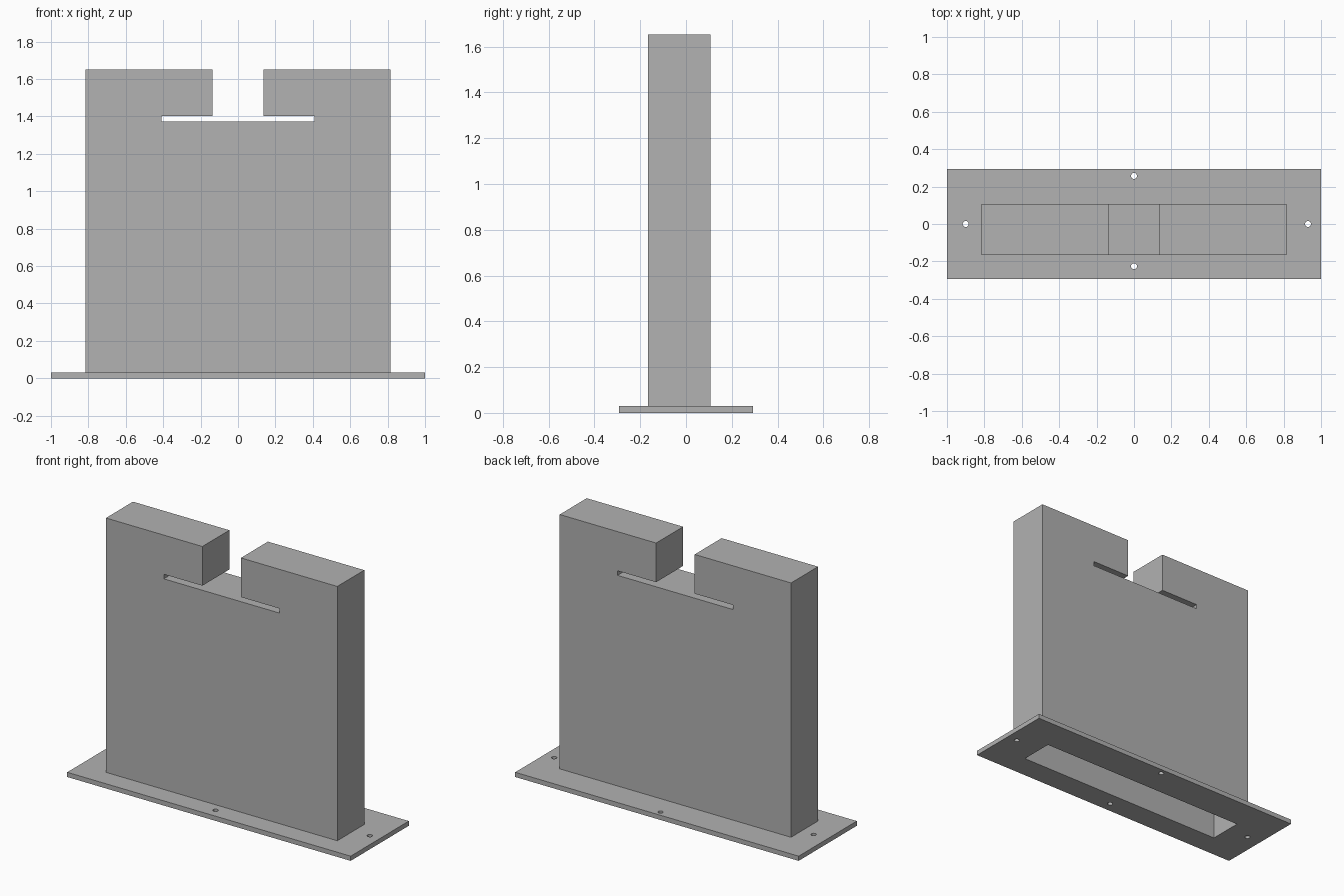
import bpy
import bmesh
from mathutils import Matrix, Vector

if "Cube" in bpy.data.objects:
    bpy.data.objects.remove(bpy.data.objects["Cube"], do_unlink=True)

grey = bpy.data.materials.new("plain grey")
grey.use_nodes = True
grey.diffuse_color = (0.445, 0.445, 0.445, 1)
grey.node_tree.nodes["Principled BSDF"].inputs["Base Color"].default_value = grey.diffuse_color

# Shared sizes
BODY_X, BODY_FRONT, BODY_BACK, TOP = 0.816, -0.165, 0.107, 1.652
BODY_Y = (BODY_FRONT + BODY_BACK) / 2
PLATE_Y, PLATE_TOP = 0.293, 0.03
GAP_X, SLOT_X, SLOT_LOW, SLOT_HIGH = 0.136, 0.408, 1.373, 1.402


def finish(bm, name):
    bmesh.ops.recalc_face_normals(bm, faces=bm.faces)
    mesh = bpy.data.meshes.new(name)
    bm.to_mesh(mesh)
    bm.free()
    mesh.materials.append(grey)
    obj = bpy.data.objects.new(name, mesh)
    bpy.context.collection.objects.link(obj)
    return obj


def box(name, low, high):
    low, high = Vector(low), Vector(high)
    bm = bmesh.new()
    place = Matrix.Translation((low + high) / 2) @ Matrix.Diagonal((high - low).to_4d())
    bmesh.ops.create_cube(bm, size=1, matrix=place)
    return finish(bm, name)


def combine(target, tool, operation):
    mod = target.modifiers.new(operation.lower(), "BOOLEAN")
    mod.operation, mod.solver, mod.object = operation, "EXACT", tool
    bpy.context.view_layer.objects.active = target
    bpy.ops.object.modifier_apply(modifier=mod.name)
    bpy.data.objects.remove(tool, do_unlink=True)


# Upright body: half outline mirrored, with the T-shaped notch at the top
half = [(BODY_X, 0), (BODY_X, TOP), (GAP_X, TOP), (GAP_X, SLOT_HIGH),
        (SLOT_X, SLOT_HIGH), (SLOT_X, SLOT_LOW)]
outline = half + [(-x, z) for x, z in reversed(half)]
bm = bmesh.new()
face = bm.faces.new([bm.verts.new((x, BODY_FRONT, z)) for x, z in outline])
extruded = bmesh.ops.extrude_face_region(bm, geom=[face])["geom"]
bmesh.ops.translate(bm, vec=(0, BODY_BACK - BODY_FRONT, 0),
                    verts=[v for v in extruded if isinstance(v, bmesh.types.BMVert)])
if face.is_valid and len(bm.faces) < len(outline) + 2:
    bm.faces.new([v for v in face.verts])
stand = finish(bm, "notched_stand")

# Base plate joined to the body
combine(stand, box("base_plate", (-1, -PLATE_Y, 0), (1, PLATE_Y, PLATE_TOP)), "UNION")

# Hollow inside, open underneath
combine(stand, box("hollow", (-0.75, BODY_Y - 0.109, -0.1),
                   (0.75, BODY_Y + 0.109, 1.3)), "DIFFERENCE")

# Screw holes through the plate
for x, y in [(-0.9, 0), (0.93, 0), (0, 0.257), (0, -0.226)]:
    bm = bmesh.new()
    bmesh.ops.create_cone(bm, cap_ends=True, segments=24, radius1=0.016, radius2=0.016,
                          depth=0.2, matrix=Matrix.Translation((x, y, 0)))
    combine(stand, finish(bm, "screw_hole"), "DIFFERENCE")
